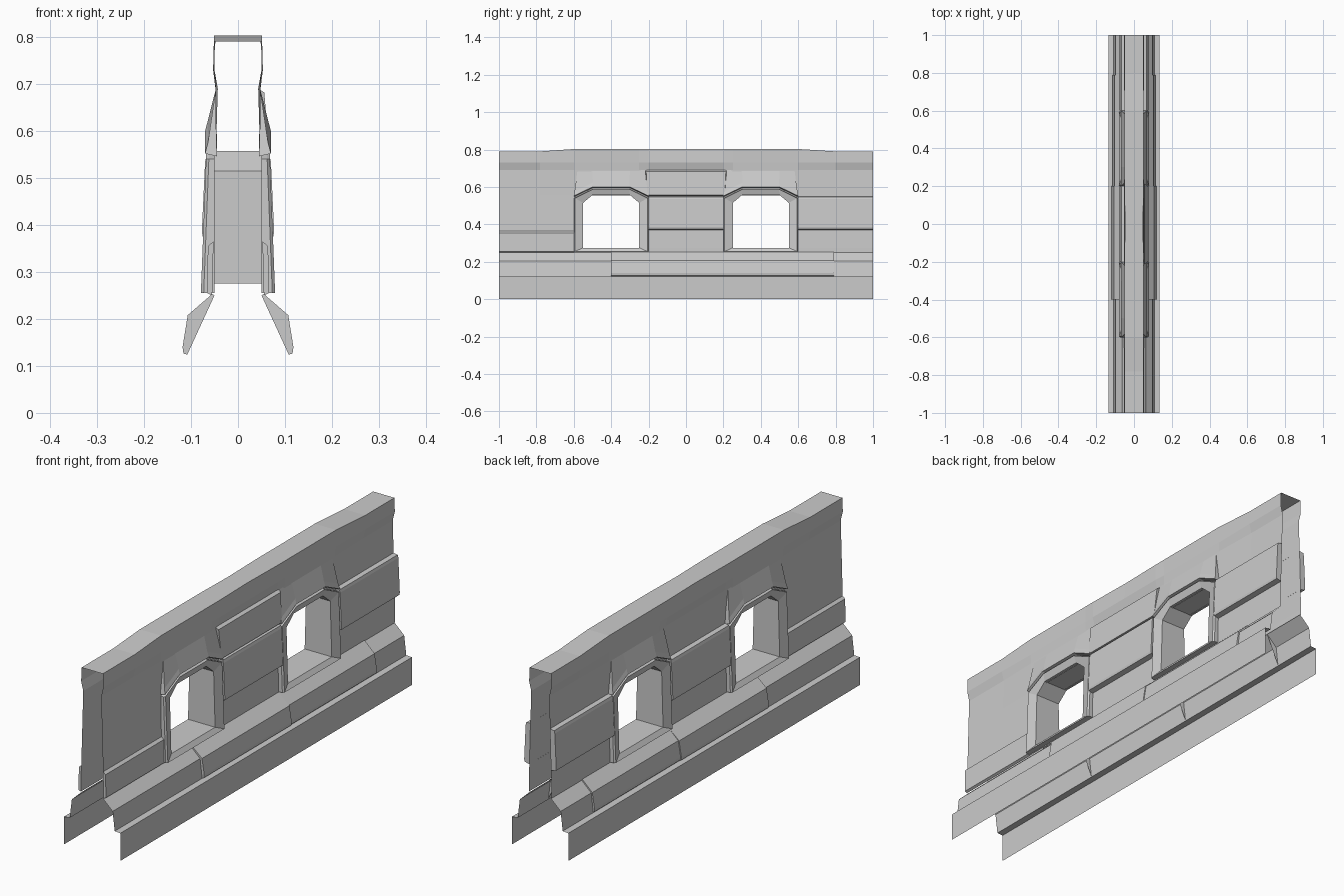
import bpy, bmesh

if "Cube" in bpy.data.objects:
    bpy.data.objects.remove(bpy.data.objects["Cube"])


def make(name, grid_list, caps=(), skip=None, both=True):
    """Skin rows of points into sheets, add caps, mirror to the -x side."""
    bm = bmesh.new()
    for grid in grid_list:
        rows = [[bm.verts.new(p) for p in row] for row in grid]
        for i in range(len(rows) - 1):
            for j in range(len(rows[0]) - 1):
                if skip and skip(i, j):
                    continue
                bm.faces.new((rows[i][j], rows[i + 1][j],
                              rows[i + 1][j + 1], rows[i][j + 1]))
    for cap in caps:
        bm.faces.new([bm.verts.new(p) for p in cap])
    bmesh.ops.remove_doubles(bm, verts=bm.verts, dist=0.0005)
    bmesh.ops.recalc_face_normals(bm, faces=bm.faces)
    me = bpy.data.meshes.new(name)
    bm.to_mesh(me)
    bm.free()
    ob = bpy.data.objects.new(name, me)
    bpy.context.collection.objects.link(ob)
    if both:
        m = ob.modifiers.new("mirror", 'MIRROR')
        m.use_axis[0] = True
        m.merge_threshold = 0.0005
    return ob


def panel(name, y0, y1, profile, caps=True, flare=0.0, both=True):
    """Extrude an (x, z) profile along y, open at the back."""
    n = len(profile) - 1
    ends = [[(x, y + s * flare * k / n, z) for k, (x, z) in enumerate(profile)]
            for y, s in ((y0, -1), (y1, 1))]
    return make(name, [ends], ends if caps else (), both=both)


# main wall sheet with cornice and top, window cells left open
YS = [-1, -.78, -.6, -.55, -.25, -.2, 0, .2, .25, .55, .6, .8, 1]
wall = []
for y in YS:
    window = .2 < abs(y) <= .6
    top = .79 if abs(y) > .7 else .803
    neck = .048 if window else .043
    brow = .050 if window else .053
    rim = .047 if abs(y) < .1 else .051
    profile = [(.055, .25), (.055, .275), (.047, .555), (neck, .69),
               (brow, .73), (rim, top), (0, top)]
    wall.append([(x, y, z) for x, z in profile])
make("wall", [wall], skip=lambda i, j: j == 1 and i in (3, 8))

# plinth with ledge
panel("plinth", -1, 1, [(.135, 0), (.135, .12), (.108, .122)], caps=False)

# sloped skirt and its raised blocks
panel("skirt", -1, 1, [(.108, .122), (.098, .205), (.05, .25)], caps=False)
for name, y0, y1, d in (("skirt_block_middle", -.4, .2, .009),
                        ("skirt_block_back", .2, .79, .005)):
    panel(name, y0, y1, [(.108, .124), (.107 + d, .126), (.109 + d, .14),
                         (.098 + d, .208), (.055, .253), (.05, .25)])

# raised wall panels
panel("low_panel", -1, -.6, [(.055, .25), (.066, .255), (.064, .355), (.052, .365)])
COURSE = [(.052, .37), (.075, .375), (.077, .385), (.07, .535), (.067, .547), (.047, .55)]
panel("middle_panel", -.2, .2, COURSE)
panel("back_panel", .6, 1, COURSE)
panel("upper_panel", -.198, .198,
      [(.047, .553), (.066, .556), (.065, .57), (.056, .682), (.043, .69)],
      flare=.02, both=False)


# window frames, reveals and hoods
def front(z):
    return .079 if z < .4 else .068


OUTER = [(-.2, .255), (-.2, .54), (-.1, .588), (.1, .588), (.2, .54), (.2, .255)]
INNER = [(-.15, .275), (-.15, .515), (-.1, .557), (.1, .557), (.15, .515), (.15, .275)]
for c, side in ((-.4, "front"), (.4, "back")):
    def ring(pts, fx, k=1.0, dz=0.0):
        loop = [(fx(z), c + y * k, z + dz) for y, z in pts]
        return loop + loop[:1]

    make("window_frame_" + side,
         [[ring(OUTER, lambda z: .05), ring(OUTER, lambda z: front(z) - .006),
           ring(OUTER, front, .97),
           ring(INNER, lambda z: front(z) - (.014 if z < .5 else .01)),
           ring(INNER, lambda z: 0)]])

    # hood: underside, lip and slope back to the wall
    arch = OUTER[1:5]
    lip = [(.07, c + y, z + .012) for y, z in arch]
    root = [(.045, c + y, z + .006) for y, z in arch]
    crest = [(.047, c + y, .69) for y in (-.18, -.1, .1, .18)]
    mid = [(.064, c + y * .98, z + .035) for y, z in arch]
    ends = [[root[k], lip[k], mid[k], crest[k]] for k in (0, 3)]
    make("window_hood_" + side, [[root, lip, mid, crest]], ends)
